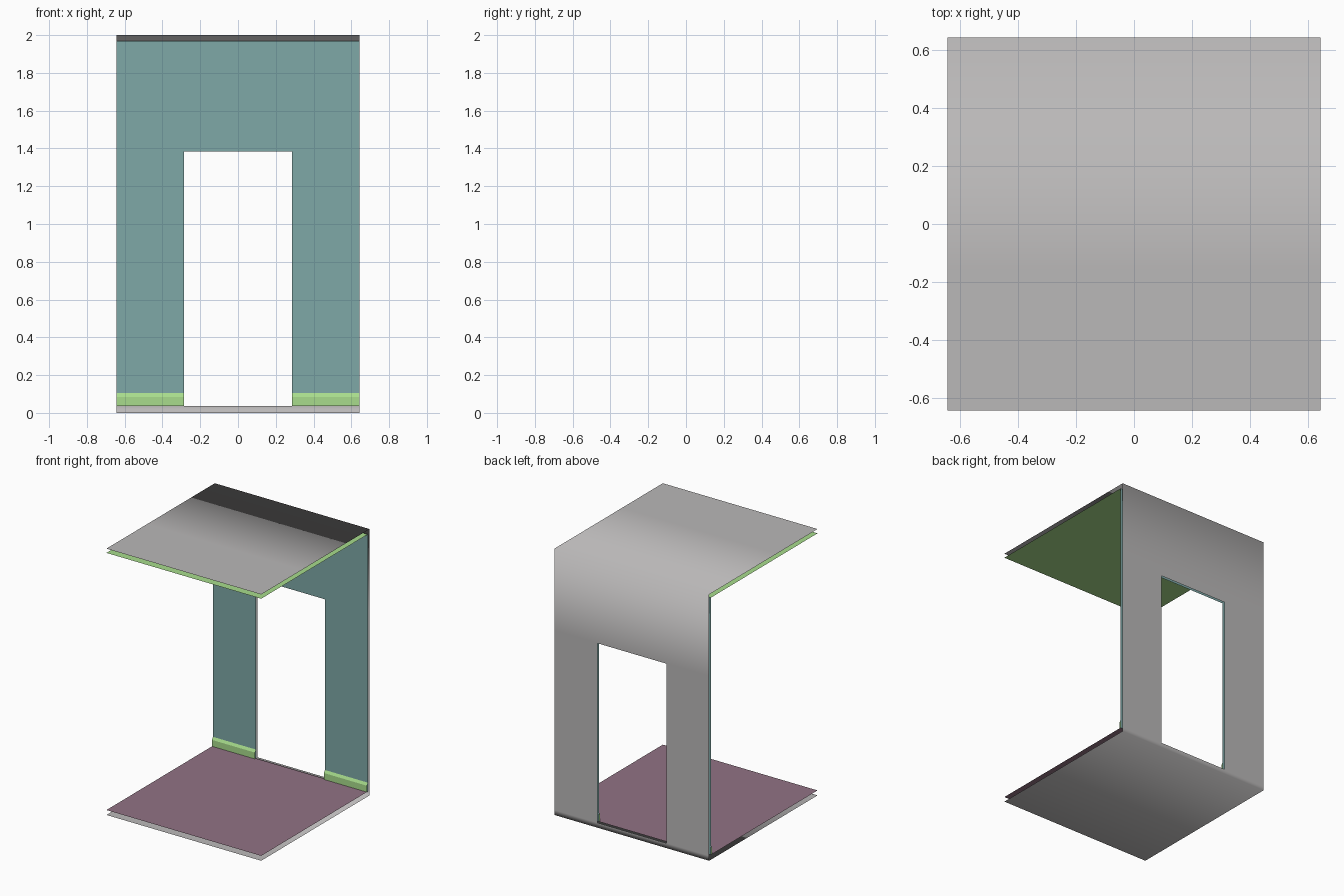
import bpy
import bmesh

cube = bpy.data.objects.get("Cube")
if cube:
    bpy.data.objects.remove(cube, do_unlink=True)

# Main sizes
HALF = 0.643        # half of the width and depth
TOP = 2.0
FLOOR = 0.037
CEILING = 1.968
WALL_Y = 0.622      # inner wall sheet, just in front of the shell
DOOR = 0.287        # half door width
DOOR_TOP = 1.385
SEAM = -0.16        # joint across the roof and ceiling


def material(name, rgb):
    """Flat material from display colour values."""
    linear = [((c / 255 + 0.055) / 1.055) ** 2.4 for c in rgb]
    mat = bpy.data.materials.new(name)
    mat.use_nodes = True
    mat.diffuse_color = (*linear, 1)
    bsdf = mat.node_tree.nodes["Principled BSDF"]
    bsdf.inputs["Base Color"].default_value = (*linear, 1)
    bsdf.inputs["Roughness"].default_value = 0.8
    return mat


def sheet(name, path, columns, mat, openings=(), smooth=False):
    """Sweep a (y, z) path across x columns; openings are (column, segment) gaps."""
    bm = bmesh.new()
    rows = [[bm.verts.new((x, y, z)) for x in columns] for y, z in path]
    for s in range(len(path) - 1):
        for c in range(len(columns) - 1):
            if (c, s) in openings:
                continue
            face = bm.faces.new((rows[s][c], rows[s][c + 1],
                                 rows[s + 1][c + 1], rows[s + 1][c]))
            face.smooth = smooth
    mesh = bpy.data.meshes.new(name)
    bm.to_mesh(mesh)
    bm.free()
    mesh.materials.append(mat)
    obj = bpy.data.objects.new(name, mesh)
    bpy.context.collection.objects.link(obj)
    return obj


grey = material("shell grey", (186, 184, 184))
teal = material("wall teal", (126, 168, 167))
green = material("trim green", (168, 220, 140))
purple = material("floor purple", (146, 115, 132))

full = (-HALF, HALF)
with_door = (-HALF, -DOOR, DOOR, HALF)

# Outer shell: roof, back with doorway, underside
sheet("outer_shell",
      [(-HALF, TOP), (SEAM, TOP), (HALF, TOP), (HALF, DOOR_TOP),
       (HALF, FLOOR), (HALF, 0), (-HALF, 0)],
      with_door, grey, openings={(1, 3)}, smooth=True)

# Inner back wall with doorway
sheet("back_wall", [(WALL_Y, FLOOR), (WALL_Y, DOOR_TOP), (WALL_Y, CEILING)],
      with_door, teal, openings={(1, 0)})

# Floor and four-panel ceiling
sheet("floor", [(-HALF, FLOOR), (WALL_Y, FLOOR)], full, purple)
sheet("ceiling", [(WALL_Y, CEILING), (SEAM, CEILING), (-HALF, CEILING)],
      (-HALF, 0, HALF), green)

# Skirting boards with a sloped top, one each side of the doorway
for side, columns in (("right", (-HALF, -DOOR)), ("left", (DOOR, HALF))):
    sheet("skirting_" + side,
          [(WALL_Y - 0.012, FLOOR), (WALL_Y - 0.012, 0.085), (WALL_Y - 0.001, 0.104)],
          columns, green)
